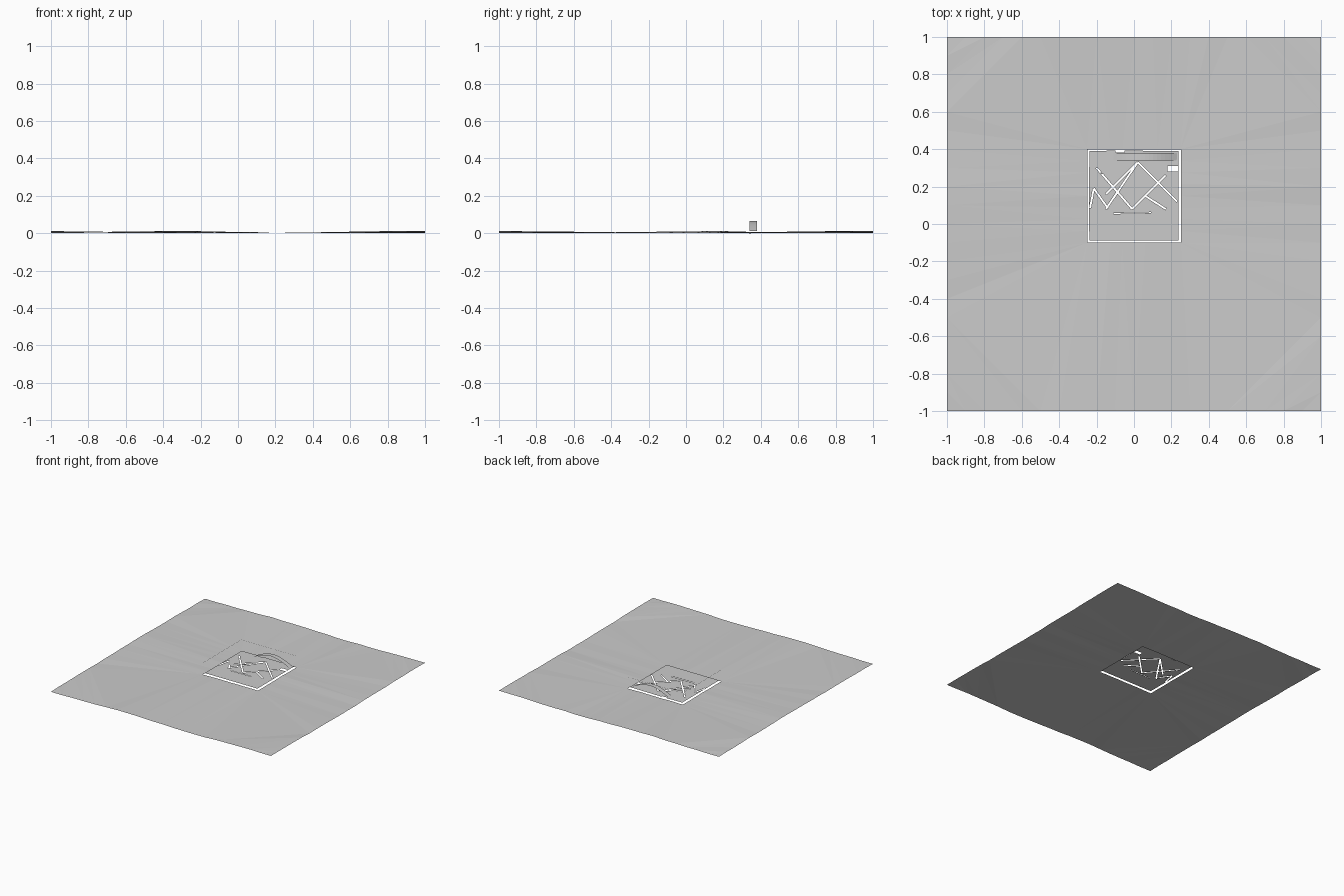
import bpy, math, random
from mathutils import Vector
from mathutils.geometry import delaunay_2d_cdt

if "Cube" in bpy.data.objects:
    bpy.data.objects.remove(bpy.data.objects["Cube"])

random.seed(4)
X0, X1, Y0, Y1 = -0.25, 0.25, -0.10, 0.40   # central plot


def make(name, verts, faces):
    me = bpy.data.meshes.new(name)
    me.from_pydata(verts, [], faces)
    me.update()
    ob = bpy.data.objects.new(name, me)
    bpy.context.collection.objects.link(ob)
    return ob


def rect(x0, y0, x1, y1, n):
    c = [(x0, y0), (x1, y0), (x1, y1), (x0, y1)]
    pts = []
    for i in range(4):
        a, b = Vector(c[i]), Vector(c[(i + 1) % 4])
        pts += [a.lerp(b, k / n) for k in range(n)]
    return pts


def sheet(name, loops, height, is_hole):
    # triangulate between outlines, then drop the openings
    pts, edges = [], []
    for lp in loops:
        s, n = len(pts), len(lp)
        pts += lp
        edges += [(s + i, s + (i + 1) % n) for i in range(n)]
    v, _, f, *_ = delaunay_2d_cdt(pts, edges, [], 0, 1e-6)
    keep = []
    for t in f:
        c = sum((v[i] for i in t), Vector((0, 0))) / len(t)
        if not is_hole(c):
            a, b, d = v[t[0]], v[t[1]], v[t[2]]
            ccw = (b - a).cross(d - a) > 0
            keep.append(list(t) if ccw else list(reversed(t)))
    return make(name, [(p.x, p.y, height(p)) for p in v], keep)


def ribbon(name, path, w, z):
    # flat strip following a path
    vs = []
    for i, p in enumerate(path):
        a, b = Vector(path[max(i - 1, 0)]), Vector(path[min(i + 1, len(path) - 1)])
        d = (b - a).normalized()
        n = Vector((-d.y, d.x)) * w / 2
        p = Vector(p)
        vs += [(*(p + n), z), (*(p - n), z)]
    return make(name, vs, [(2 * i, 2 * i + 1, 2 * i + 3, 2 * i + 2) for i in range(len(path) - 1)])


# surrounding ground: gently uneven rim, flat around the plot
def ground_z(p):
    if max(abs(p.x), abs(p.y)) > 0.99:
        return max(0, 0.006 + 0.004 * math.sin(5 * p.x + 3 * p.y) + random.uniform(-0.002, 0.003))
    return random.uniform(0.0, 0.003)


sheet("ground", [rect(-1, -1, 1, 1, 20), rect(X0, Y0, X1, Y1, 8)], ground_z,
      lambda c: X0 < c.x < X1 and Y0 < c.y < Y1)

# raised plot with narrow slots
slots = [((-.235, .085), (-.215, .19)), ((-.215, .19), (-.14, .085)),
         ((-.15, .08), (.02, .33)), ((.02, .33), (.23, .12)),
         ((-.20, .30), (-.01, .08)), ((-.01, .08), (.17, .26)),
         ((.02, .33), (-.15, .16)), ((.06, .15), (.17, .26)),
         ((.06, .15), (.17, .08)), ((-.10, .388), (-.05, .388)),
         ((-.11, .054), (.09, .058))]
W = 0.010


def quad(a, b, w):
    a, b = Vector(a), Vector(b)
    d = (b - a).normalized()
    n = Vector((-d.y, d.x)) * w / 2
    return [a + n, a - n, b - n, b + n]


def in_slot(c, a, b, w):
    a, b = Vector(a), Vector(b)
    d = b - a
    L = d.length
    d.normalize()
    return 0 < (c - a).dot(d) < L and abs((c - a).cross(d)) < w / 2


cuts = [(a, b, W) for a, b in slots] + [((.18, .295), (.235, .295), .03)]
g = 0.011
sheet("plot", [rect(X0 + g, Y0 + g, X1 - g, Y1 - g, 4)] + [quad(*c) for c in cuts],
      lambda p: 0.011, lambda c: any(in_slot(c, *k) for k in cuts))

# paths lying on the plot
ribbon("front_path", [(-.238, .048), (0, .052), (.235, .058)], .008, .012)
ribbon("back_path", [(.235, .342), (-.10, .342), (-.16, .272), (-.235, .265)], .008, .012)

# arched footbridge
N = 16
vs = []
for i in range(N + 1):
    t = i / N
    x, z = -.11 + .34 * t, .011 + .054 * math.sin(math.pi * t)
    vs += [(x, .34, z), (x, .38, z)]
make("arched_bridge", vs, [(2 * i, 2 * i + 2, 2 * i + 3, 2 * i + 1) for i in range(N)])

# hairline rails above the plot edges
ribbon("left_rail", [(X0, Y0), (X0, Y1)], .002, .095)
ribbon("back_rail", [(X0, Y1), (X1, Y1)], .002, .095)
